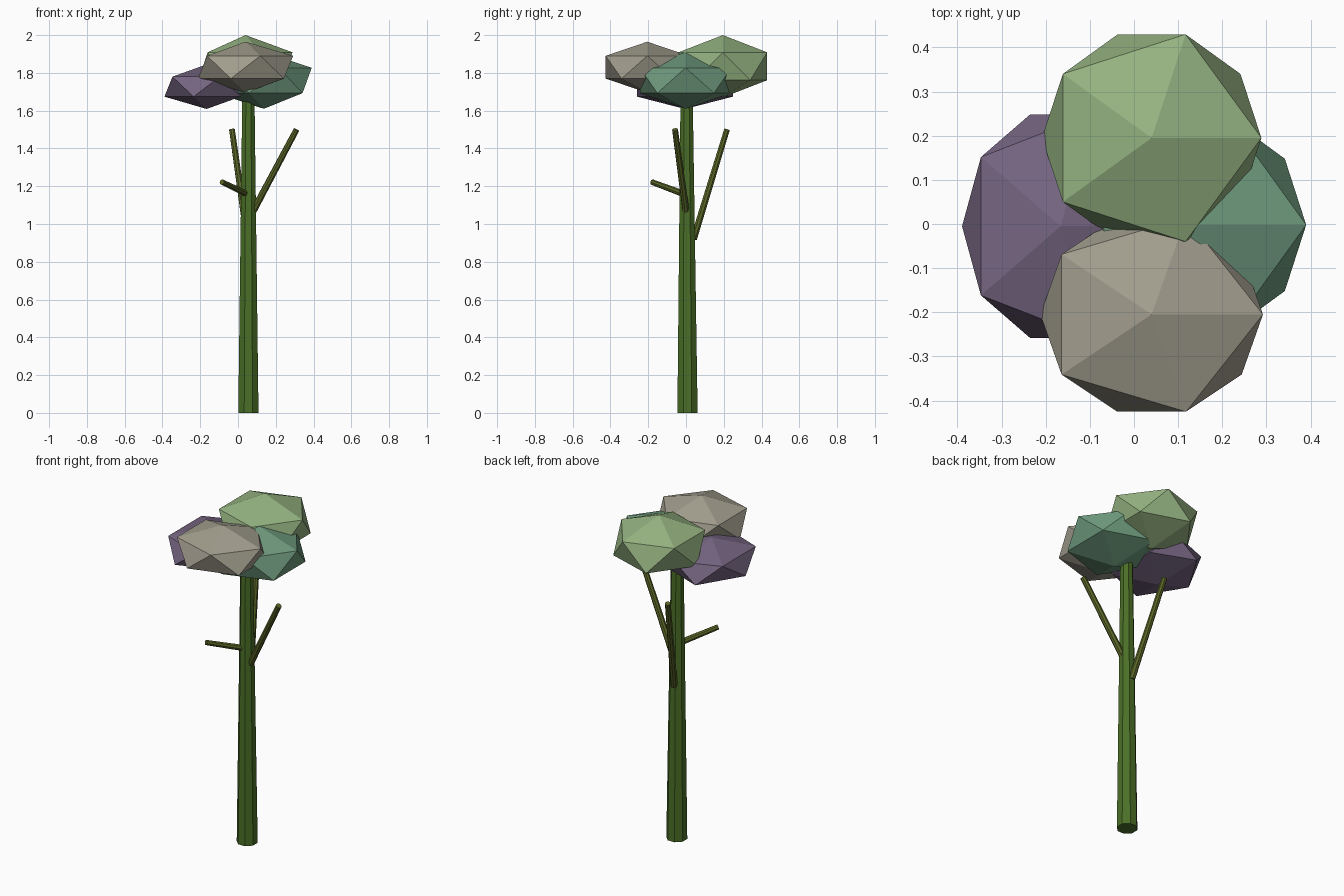
import bpy, math
from mathutils import Vector

if "Cube" in bpy.data.objects:
    bpy.data.objects.remove(bpy.data.objects["Cube"])


def paint(obj, rgb):
    mat = bpy.data.materials.new(obj.name + "_colour")
    mat.diffuse_color = (*rgb, 1)
    mat.use_nodes = True
    mat.node_tree.nodes["Principled BSDF"].inputs["Base Color"].default_value = mat.diffuse_color
    obj.data.materials.append(mat)


def limb(name, start, end, r1, r2, sides, rgb, turn=0.0):
    """Tapered flat-sided cylinder between two points."""
    a, b = Vector(start), Vector(end)
    d = b - a
    bpy.ops.mesh.primitive_cone_add(vertices=sides, radius1=r1, radius2=r2,
                                    depth=d.length, location=(0, 0, 0))
    obj = bpy.context.object
    obj.name = name
    for v in obj.data.vertices:
        x, y = v.co.x, v.co.y
        v.co.x = x * math.cos(turn) - y * math.sin(turn)
        v.co.y = x * math.sin(turn) + y * math.cos(turn)
    obj.rotation_euler = d.to_track_quat('Z', 'Y').to_euler()
    obj.location = (a + b) / 2
    paint(obj, rgb)


def leaf_clump(name, centre, radii, rgb):
    """Squashed icosahedron."""
    bpy.ops.mesh.primitive_ico_sphere_add(subdivisions=1, radius=1, location=centre)
    obj = bpy.context.object
    obj.name = name
    obj.scale = radii
    paint(obj, rgb)


# Trunk, running up into the canopy
limb("trunk", (0.055, 0.008, 0), (0.055, 0.003, 1.75), 0.058, 0.034, 8,
     (0.07, 0.16, 0.02), math.radians(22.5))

# Bare branches
bark = (0.10, 0.13, 0.02)
limb("right_branch", (0.06, 0.005, 1.03), (0.31, -0.058, 1.5), 0.019, 0.016, 8, bark)
limb("back_branch", (0.05, 0.04, 0.92), (-0.032, 0.217, 1.5), 0.019, 0.016, 8, bark)
limb("front_branch", (0.055, 0.0, 1.155), (-0.085, -0.18, 1.222), 0.018, 0.015, 8, bark)

# Canopy of four overlapping clumps
leaf_clump("back_leaves", (0.04, 0.195, 1.835), (0.278, 0.276, 0.165), (0.30, 0.45, 0.22))
leaf_clump("front_leaves", (0.04, -0.205, 1.83), (0.282, 0.259, 0.135), (0.36, 0.34, 0.27))
leaf_clump("left_leaves", (-0.166, -0.005, 1.727), (0.25, 0.298, 0.118), (0.18, 0.13, 0.22))
leaf_clump("right_leaves", (0.137, -0.002, 1.76), (0.283, 0.285, 0.15), (0.16, 0.33, 0.21))
